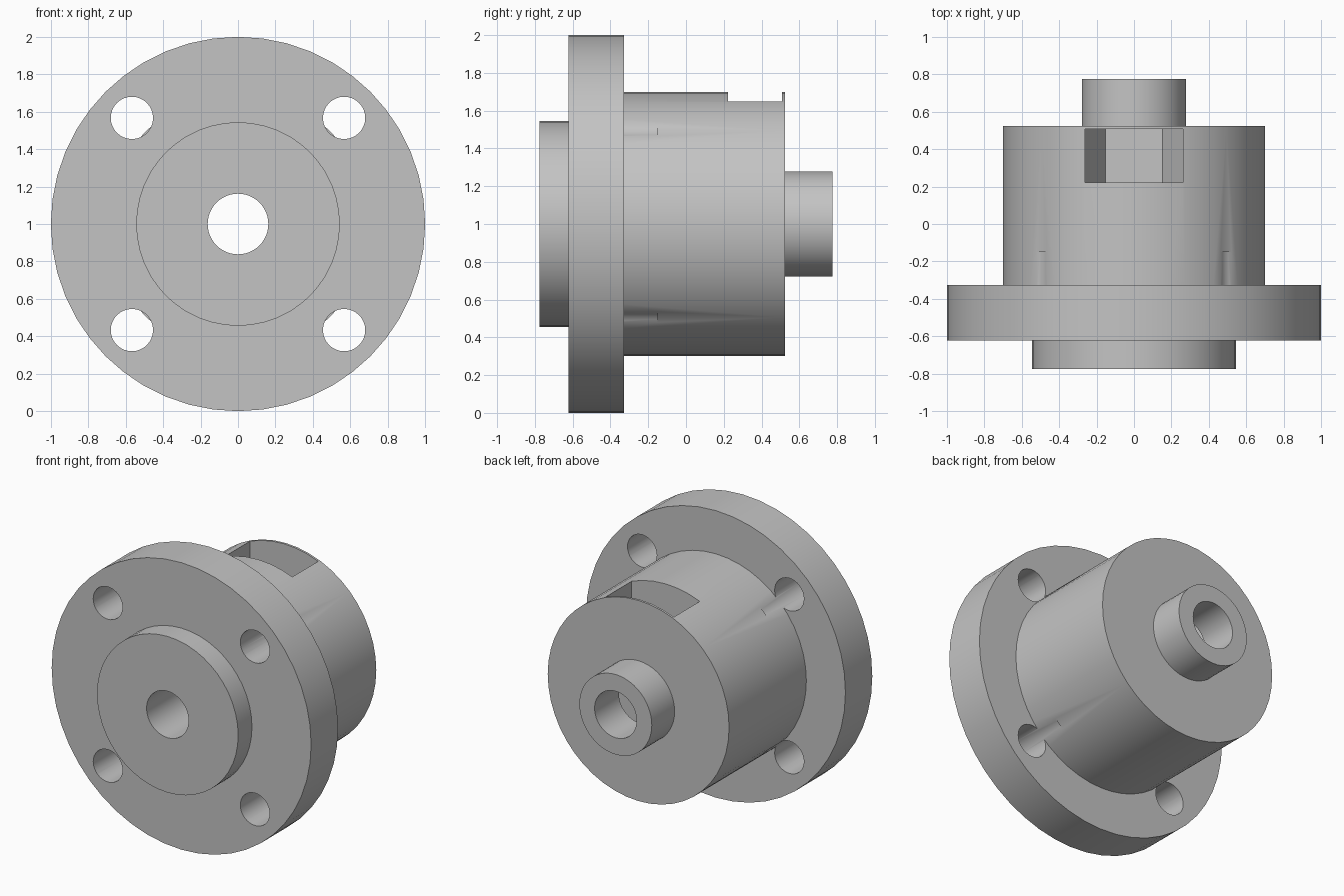
import bpy
import bmesh
from math import sin, cos, pi, sqrt, radians

cube = bpy.data.objects.get("Cube")
if cube:
    bpy.data.objects.remove(cube, do_unlink=True)

AXIS_Z = 1.0
SEGMENTS = 48


def new_object(name, bm):
    bmesh.ops.recalc_face_normals(bm, faces=bm.faces)
    mesh = bpy.data.meshes.new(name)
    bm.to_mesh(mesh)
    bm.free()
    obj = bpy.data.objects.new(name, mesh)
    bpy.context.collection.objects.link(obj)
    return obj


def lathe(name, profile):
    """Turn a closed (radius, y) profile around the horizontal axis."""
    bm = bmesh.new()
    rings = []
    for i in range(SEGMENTS):
        a = 2 * pi * i / SEGMENTS
        rings.append([bm.verts.new((r * cos(a), y, AXIS_Z + r * sin(a)))
                      for r, y in profile])
    n = len(profile)
    for i, ring in enumerate(rings):
        nxt = rings[(i + 1) % SEGMENTS]
        for j in range(n):
            k = (j + 1) % n
            bm.faces.new((ring[j], ring[k], nxt[k], nxt[j]))
    return new_object(name, bm)


def prism(name, outline, y0, y1):
    """Extrude an (x, z) outline, relative to the axis, along y."""
    bm = bmesh.new()
    near, far = [[bm.verts.new((x, y, AXIS_Z + z)) for x, z in outline]
                 for y in (y0, y1)]
    bm.faces.new(near)
    bm.faces.new(far)
    n = len(outline)
    for i in range(n):
        j = (i + 1) % n
        bm.faces.new((near[i], near[j], far[j], far[i]))
    return new_object(name, bm)


def circle(cx, cz, r, n=32):
    return [(cx + r * cos(2 * pi * i / n), cz + r * sin(2 * pi * i / n))
            for i in range(n)]


# Turned body: front spigot, flange, barrel and rear boss around a bore
BORE, SPIGOT, FLANGE, BARREL, BOSS = 0.162, 0.544, 1.0, 0.699, 0.279
FRONT, FLANGE_FRONT, FLANGE_BACK, BARREL_BACK, BACK = -0.775, -0.623, -0.327, 0.524, 0.775
hub = lathe("flanged_hub", [
    (BORE, FRONT), (SPIGOT, FRONT),
    (SPIGOT, FLANGE_FRONT), (FLANGE, FLANGE_FRONT),
    (FLANGE, FLANGE_BACK), (BARREL, FLANGE_BACK),
    (BARREL, BARREL_BACK), (BOSS, BARREL_BACK),
    (BOSS, BACK), (BORE, BACK)])

# Four bolt holes that also nick the barrel behind the flange
cutters = []
for sx in (-1, 1):
    for sz in (-1, 1):
        cutters.append(prism("bolt_hole_cutter",
                             circle(sx * 0.567, sz * 0.567, 0.113), -0.7, -0.15))

# Nut slot: lower half of a hexagon, open straight up through the barrel
side = 0.303
half = side * sqrt(3) / 2
shoulder = (side - half) * sqrt(3)
right_side = [(side / 2, -half), (side, 0), (half, shoulder), (half, 0.8)]
outline = right_side + [(-x, z) for x, z in reversed(right_side)]
cutters.append(prism("nut_slot_cutter", outline, 0.223, 0.508))

# Cut everything, then drop the cutters
bpy.ops.object.select_all(action='DESELECT')
bpy.context.view_layer.objects.active = hub
hub.select_set(True)
for cutter in cutters:
    cutter.hide_render = True
    mod = hub.modifiers.new("cut", 'BOOLEAN')
    mod.operation = 'DIFFERENCE'
    mod.solver = 'EXACT'
    mod.object = cutter
    bpy.ops.object.modifier_apply(modifier=mod.name)
for cutter in cutters:
    bpy.data.objects.remove(cutter, do_unlink=True)

# Plain grey metal
grey = bpy.data.materials.new("plain_grey")
grey.use_nodes = True
colour = (0.55, 0.55, 0.55, 1.0)
grey.diffuse_color = colour
grey.node_tree.nodes["Principled BSDF"].inputs["Base Color"].default_value = colour
hub.data.materials.clear()
hub.data.materials.append(grey)

bpy.ops.object.shade_smooth_by_angle(angle=radians(25))
